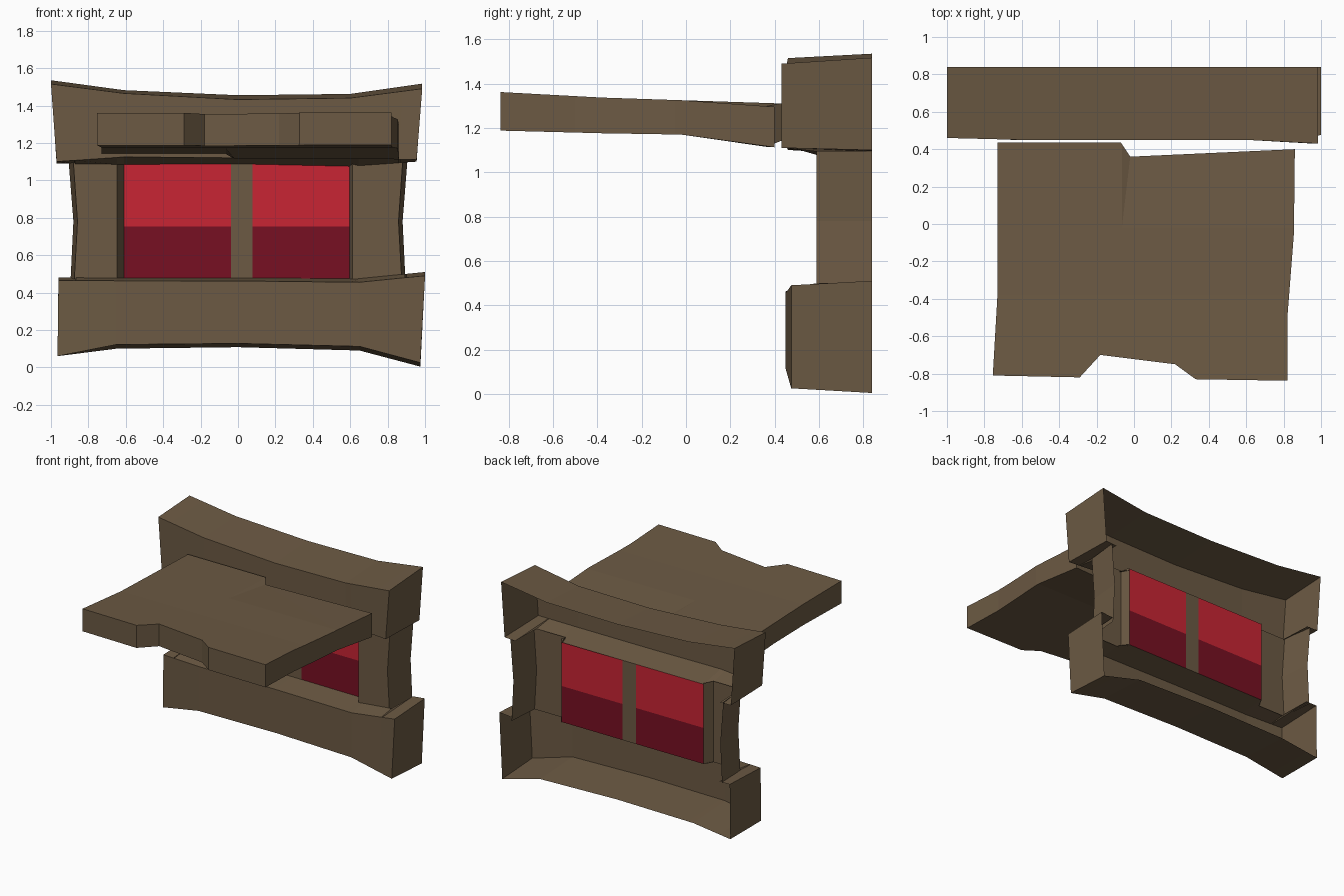
import bpy, bmesh
from mathutils import Vector

if "Cube" in bpy.data.objects:
    bpy.data.objects.remove(bpy.data.objects["Cube"])


def material(name, rgb):
    m = bpy.data.materials.new(name)
    m.diffuse_color = (*rgb, 1)
    m.use_nodes = True
    m.node_tree.nodes["Principled BSDF"].inputs["Base Color"].default_value = m.diffuse_color
    return m


WOOD = material("brown_wood", (0.150, 0.102, 0.057))
RED = material("bright_red", (0.58, 0.018, 0.034))
DARK = material("dark_red", (0.185, 0.005, 0.016))


def finish(bm, name, mats=(WOOD,), fix=True):
    if fix:
        bmesh.ops.recalc_face_normals(bm, faces=bm.faces)
    me = bpy.data.meshes.new(name)
    bm.to_mesh(me)
    bm.free()
    for m in mats:
        me.materials.append(m)
    ob = bpy.data.objects.new(name, me)
    bpy.context.collection.objects.link(ob)
    return ob


def loft(name, rows, caps):
    """Skin open cross-sections; the back stays open."""
    bm = bmesh.new()
    vs = [[bm.verts.new(p) for p in r] for r in rows]
    for a, b in zip(vs, vs[1:]):
        for i in range(len(a) - 1):
            bm.faces.new((a[i], a[i + 1], b[i + 1], b[i]))
    if caps:
        bm.faces.new(vs[0])
        bm.faces.new(vs[-1])
    return finish(bm, name)


BACK, POST_Y, PANE_Y = 0.84, 0.59, 0.66


def sample(keys, t):
    for a, b in zip(keys, keys[1:]):
        if t <= b[0]:
            f = (t - a[0]) / (b[0] - a[0])
            return [p + (q - p) * f for p, q in zip(a, b)]
    return keys[-1]


def inner_depth(t):
    t = abs(t)
    return BACK if t >= 0.9 else POST_Y if t >= 0.645 else PANE_Y


STATIONS = (-1, -0.9, -0.893, -0.65, -0.61, 0, 0.6, 0.65, 0.893, 0.9, 1)


def beam(name, keys):
    # key: t, x outer, x inner, front y, z outer front/back, z inner front/back
    rows = []
    for t in STATIONS:
        _, xo, xi, yf, zof, zob, zif, zib = sample(keys, t)
        rows.append([(xo, BACK, zob), (xo, yf, zof), (xi, yf, zif),
                     (xi, inner_depth(t), zib)])
    return loft(name, rows, True)


# Curved beams above and below the window
beam("top_beam", [
    (-1, -1.0, -0.97, 0.46, 1.515, 1.535, 1.10, 1.09),
    (-0.61, -0.61, -0.61, 0.45, 1.465, 1.482, 1.125, 1.085),
    (0, 0, 0, 0.45, 1.432, 1.455, 1.12, 1.088),
    (0.6, 0.6, 0.6, 0.45, 1.44, 1.462, 1.12, 1.075),
    (1, 0.985, 0.955, 0.43, 1.49, 1.517, 1.11, 1.10)])
beam("bottom_beam", [
    (-1, -0.965, -0.96, 0.465, 0.06, 0.06, 0.465, 0.48),
    (-0.65, -0.65, -0.65, 0.45, 0.122, 0.10, 0.463, 0.478),
    (0, 0, 0, 0.45, 0.128, 0.108, 0.462, 0.478),
    (0.65, 0.65, 0.65, 0.45, 0.112, 0.09, 0.455, 0.475),
    (1, 0.975, 1.0, 0.475, 0.025, 0.004, 0.49, 0.51)])

# Side posts with a slight waist
for name, s, inner_front, inner_back in (("left_post", -1, 0.648, 0.61),
                                         ("right_post", 1, 0.612, 0.595)):
    loft(name, [[(s * xb, BACK, z), (s * xf, POST_Y, z),
                 (s * inner_front, POST_Y, z), (s * inner_back, PANE_Y, z)]
                for z, xb, xf in ((0.472, 0.895, 0.875), (0.78, 0.88, 0.858),
                                  (1.095, 0.905, 0.88))], False)

# Window sheet: two panes in two reds, with a flush central bar
bm = bmesh.new()
xs, zs = (-0.61, -0.037, 0.078, 0.595), (0.475, 0.752, 1.088)
grid = [[bm.verts.new((x, PANE_Y, z)) for x in xs] for z in zs]
for j in range(2):
    for i in range(3):
        f = bm.faces.new((grid[j][i], grid[j][i + 1],
                          grid[j + 1][i + 1], grid[j + 1][i]))
        f.material_index = 0 if i == 1 else (1 if j else 2)
finish(bm, "window_panes", (WOOD, RED, DARK), fix=False)

# Chipped awning board, sloping slightly down towards the wall
outline = [(-0.755, -0.81), (-0.29, -0.82), (-0.18, -0.70), (0.22, -0.75),
           (0.33, -0.83), (0.82, -0.838), (0.82, -0.5), (0.855, -0.05),
           (0.86, 0.40), (-0.02, 0.36), (-0.07, 0.435), (-0.73, 0.435),
           (-0.73, -0.38)]
bm = bmesh.new()
bm.faces.new([bm.verts.new((x, y, 0)) for x, y in outline])
for co, no in (((0, -0.38, 0), (0, 1, 0)), ((0, -0.02, 0), (0, 1, 0)),
               ((-0.065, 0, 0), (1, 0, 0))):
    bmesh.ops.bisect_plane(bm, geom=bm.verts[:] + bm.edges[:] + bm.faces[:],
                           plane_co=co, plane_no=no)
bmesh.ops.triangulate(bm, faces=bm.faces[:])
top = bm.verts[:]
ext = bmesh.ops.extrude_face_region(bm, geom=bm.faces[:])
low = {v for v in ext["geom"] if isinstance(v, bmesh.types.BMVert)}
TOP_Z = [(-0.84, 1.362), (-0.38, 1.337), (-0.02, 1.325), (0.44, 1.31)]
LOW_Z = [(-0.84, 1.188), (-0.38, 1.176), (-0.02, 1.17), (0.44, 1.14)]
for v in bm.verts:
    z = sample(LOW_Z if v in low else TOP_Z, v.co.y)[1]
    if v.co.x > -0.05 and v.co.y > 0.3:
        z -= 0.03 if v in low else 0.016
    v.co.z = z
finish(bm, "awning_board")
